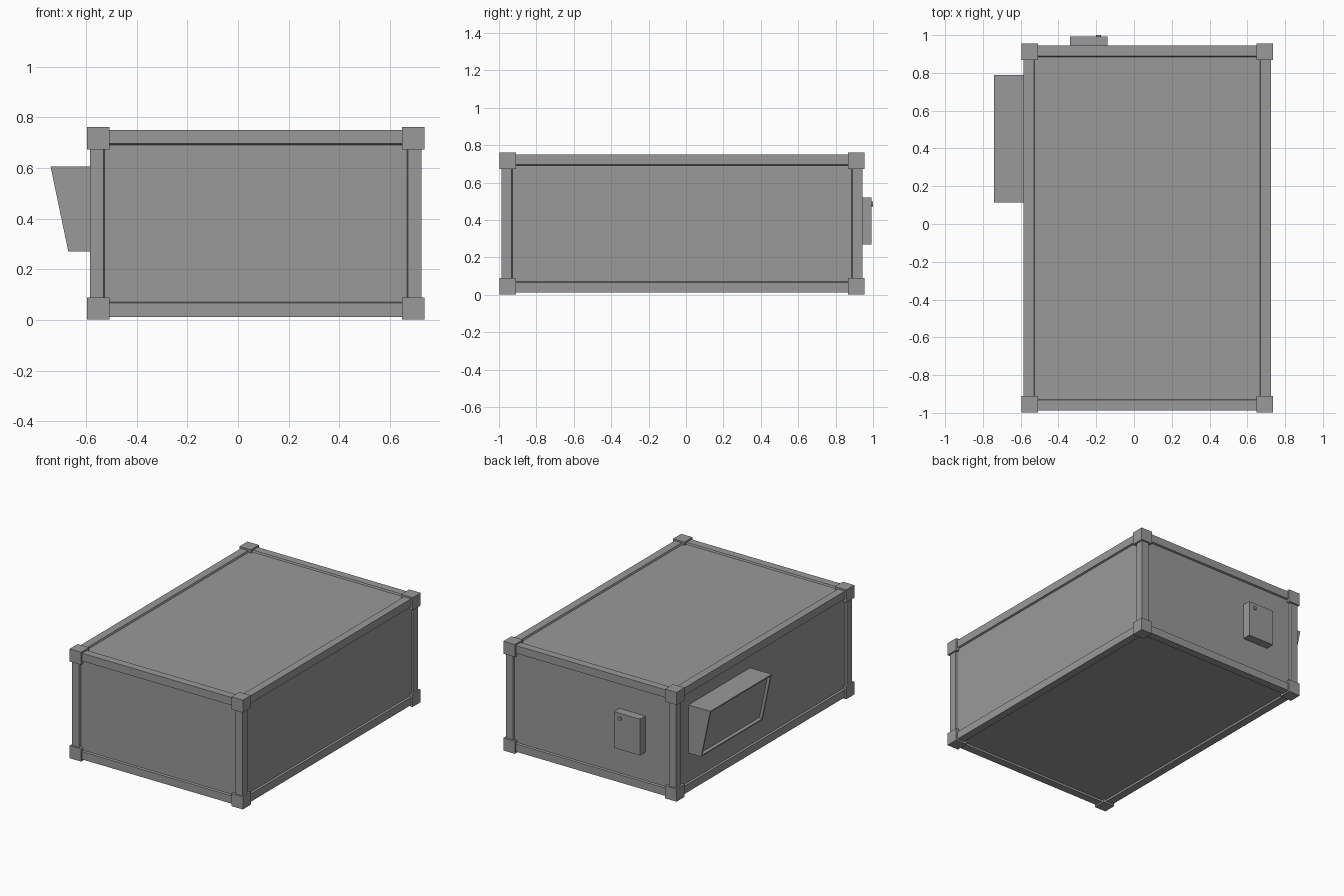
import bpy
import bmesh
from mathutils import Matrix, Vector

if "Cube" in bpy.data.objects:
    bpy.data.objects.remove(bpy.data.objects["Cube"], do_unlink=True)

grey = bpy.data.materials.new("plain grey")
grey.use_nodes = True
colour = (0.32, 0.32, 0.32, 1)
grey.diffuse_color = colour
grey.node_tree.nodes["Principled BSDF"].inputs["Base Color"].default_value = colour


def finish(name, bm):
    bmesh.ops.recalc_face_normals(bm, faces=bm.faces)
    mesh = bpy.data.meshes.new(name)
    bm.to_mesh(mesh)
    bm.free()
    mesh.materials.append(grey)
    obj = bpy.data.objects.new(name, mesh)
    bpy.context.collection.objects.link(obj)
    return obj


def box_mesh(low, high):
    low, high = Vector(low), Vector(high)
    bm = bmesh.new()
    matrix = Matrix.Translation((low + high) / 2) @ Matrix.Diagonal((high - low).to_4d())
    bmesh.ops.create_cube(bm, size=1, matrix=matrix)
    bm.normal_update()
    return bm


def recess(bm, faces, rim, slope, depth):
    # Each face keeps a flat rim, then steps inwards to a sunken panel
    for face in faces:
        bmesh.ops.inset_individual(bm, faces=[face], thickness=rim)
        bmesh.ops.inset_individual(bm, faces=[face], thickness=slope, depth=-depth)


# Case: six sunken panels framed by edge beams
low, high = Vector((-0.585, -0.987, 0.012)), Vector((0.725, 0.944, 0.75))
case = box_mesh(low, high)
recess(case, list(case.faces), 0.077, 0.006, 0.012)
finish("case", case)

# Corner blocks, standing slightly proud of the beams
size, proud = 0.088, 0.011
for x, x_name in ((0, "right"), (1, "left")):
    for y, y_name in ((0, "front"), (1, "back")):
        for z, z_name in ((0, "bottom"), (1, "top")):
            start = []
            for axis, side in enumerate((x, y, z)):
                start.append(high[axis] + proud - size if side else low[axis] - proud)
            end = [value + size for value in start]
            finish(f"corner_{z_name}_{y_name}_{x_name}", box_mesh(start, end))

# Side hood: a wedge with a sunken sloping face
hood = box_mesh((-0.74, 0.115, 0.27), (-0.57, 0.79, 0.605))
for vert in hood.verts:
    if vert.co.x < -0.7 and vert.co.z < 0.4:
        vert.co.x = -0.67
hood.normal_update()
recess(hood, [f for f in hood.faces if f.normal.x < -0.5], 0.015, 0.001, 0.02)
finish("side_hood", hood)

# Small box on the back with a round button
finish("back_box", box_mesh((-0.34, 0.925, 0.268), (-0.14, 0.992, 0.52)))
button = bmesh.new()
bmesh.ops.create_cone(
    button, cap_ends=True, segments=20, radius1=0.013, radius2=0.013, depth=0.02,
    matrix=Matrix.Translation((-0.187, 0.99, 0.485)) @ Matrix.Rotation(1.5708, 4, "X"))
knob = finish("back_button", button)
bpy.context.view_layer.objects.active = knob
knob.select_set(True)
bpy.ops.object.shade_smooth_by_angle()
